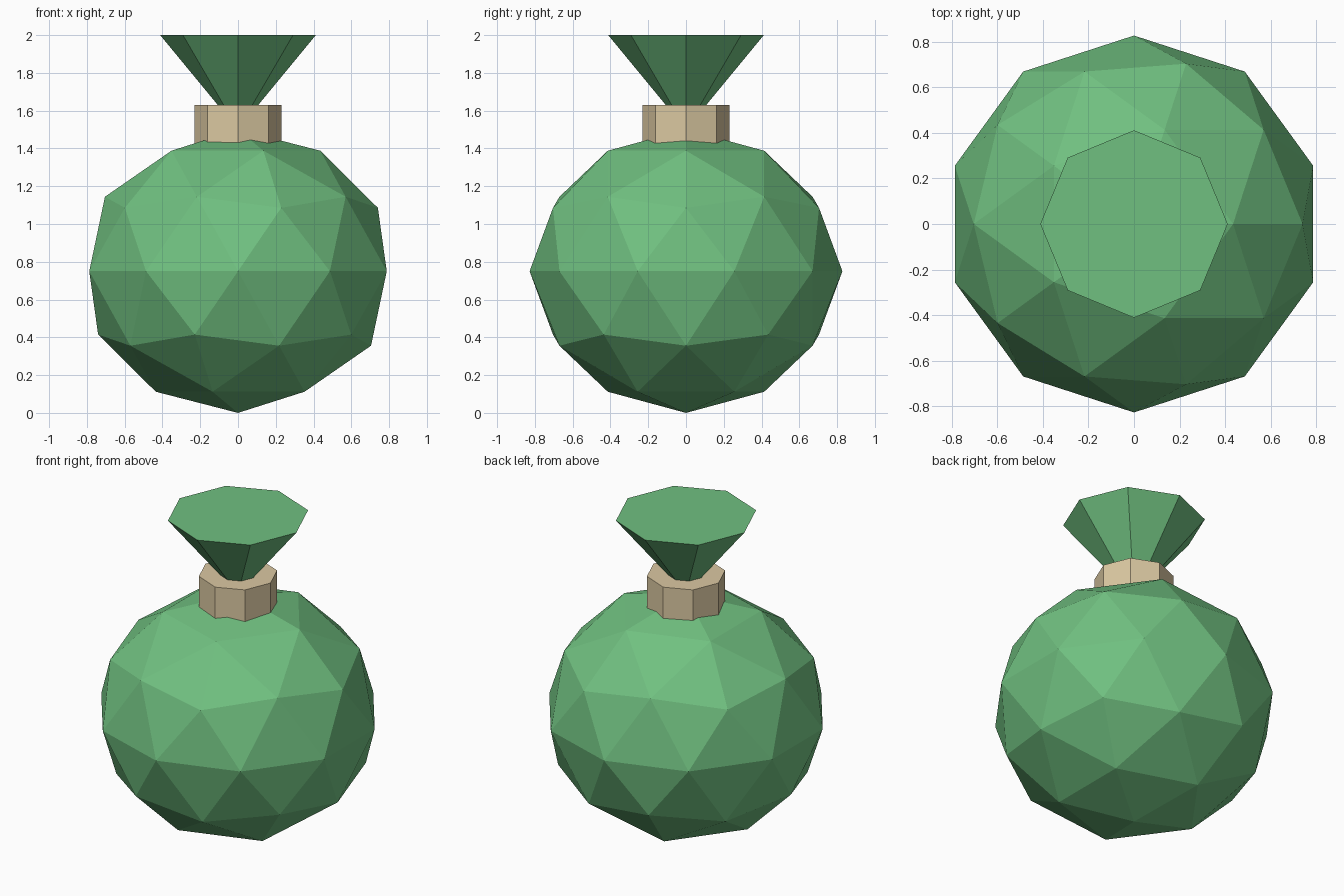
import bpy
import math

if "Cube" in bpy.data.objects:
    bpy.data.objects.remove(bpy.data.objects["Cube"])


def material(name, color):
    m = bpy.data.materials.new(name)
    m.diffuse_color = (*color, 1.0)
    m.use_nodes = True
    m.node_tree.nodes["Principled BSDF"].inputs["Base Color"].default_value = m.diffuse_color
    return m


green = material("green", (0.162, 0.527, 0.216))
tan = material("tan", (0.71, 0.58, 0.36))


def finish(name, mat):
    ob = bpy.context.object
    ob.name = name
    ob.data.materials.append(mat)
    return ob


def octagon(name, r_bottom, r_top, z_bottom, z_top, mat):
    """Eight-sided solid with corners on the x and y axes."""
    bpy.ops.mesh.primitive_cone_add(
        vertices=8, radius1=r_bottom, radius2=r_top,
        depth=z_top - z_bottom, location=(0, 0, (z_bottom + z_top) / 2))
    return finish(name, mat)


# Faceted round sack, slightly squashed
bpy.ops.mesh.primitive_ico_sphere_add(subdivisions=2, radius=1, location=(0, 0, 0.75))
sack = finish("sack_body", green)
sack.scale = (0.828, 0.828, 0.75)

# Tie band around the neck
octagon("neck_band", 0.23, 0.23, 1.42, 1.63, tan)

# Flared gathered cloth above the band
octagon("flared_top", 0.0, 0.412, 1.5, 2.0, green)
